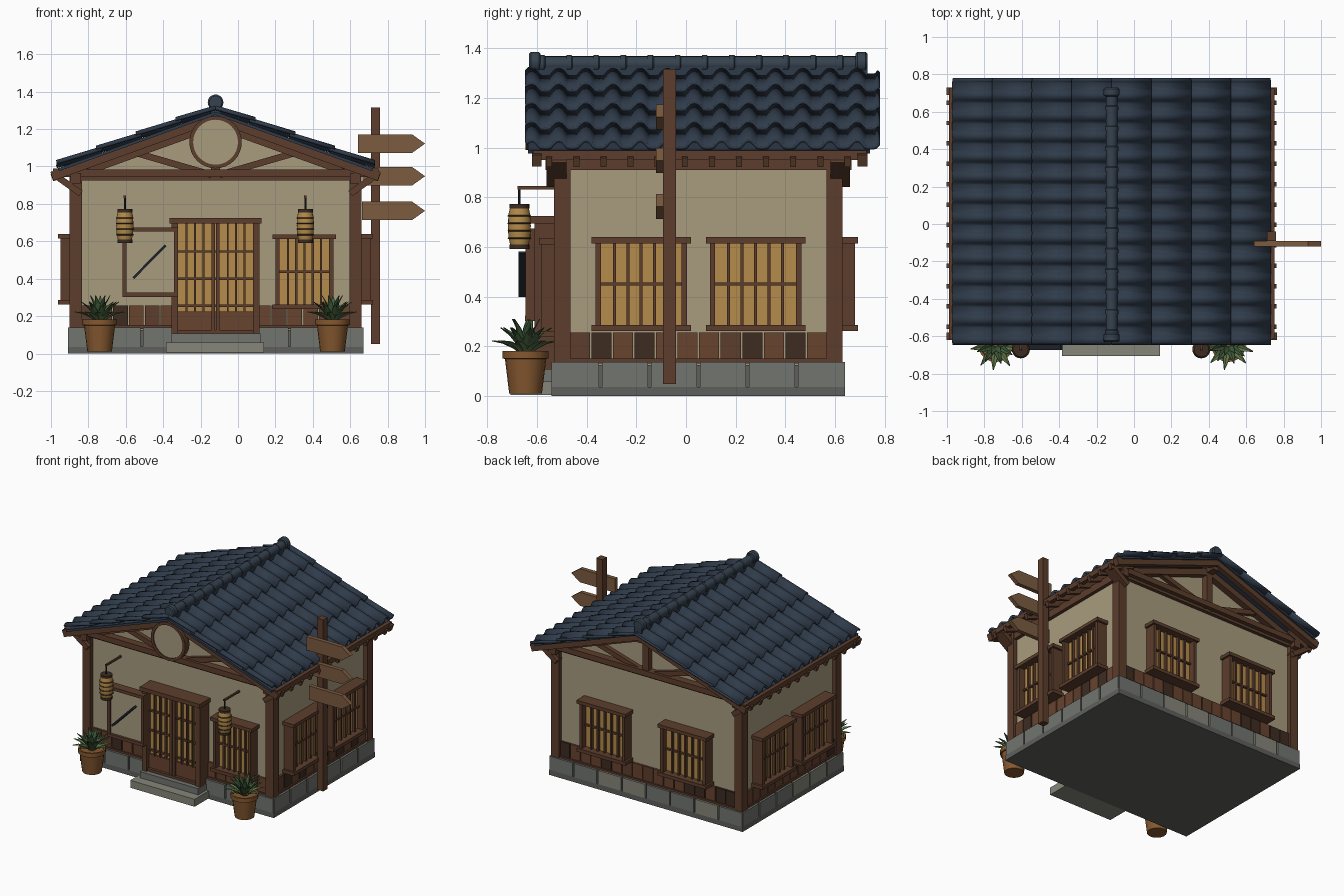
import bpy, bmesh, math, random
from mathutils import Matrix, Vector

if "Cube" in bpy.data.objects:
    bpy.data.objects.remove(bpy.data.objects["Cube"])

random.seed(4)
I = Matrix.Identity(4)
CX = -0.12          # x of the ridge
PITCH = 0.36        # roof fall per unit of run


def mat(name, hexcol):
    m = bpy.data.materials.new(name)
    c = [int(hexcol[i:i + 2], 16) / 255 for i in (0, 2, 4)]
    m.diffuse_color = (*[v / 12.92 if v < 0.04 else ((v + 0.055) / 1.055) ** 2.4 for v in c], 1)
    m.use_nodes = True
    m.node_tree.nodes["Principled BSDF"].inputs["Base Color"].default_value = m.diffuse_color
    return m


WALL, WOOD, DARK = mat("plaster", "A99C7F"), mat("wood", "5C3D2C"), mat("dark_wood", "3D2C21")
BOARD, SIGN, AMBER = mat("board", "68432F"), mat("sign_wood", "7C5B40"), mat("paper", "B58C4B")
STONE, STONE2, BASE = mat("stone", "71756F"), mat("warm_stone", "86867A"), mat("base", "5F605D")
ROOF, RIDGE, INK = mat("tile", "2F3B4A"), mat("ridge_tile", "36424F"), mat("ink", "20262E")
POT, LEAF, LEAF2 = mat("clay", "85582F"), mat("leaf", "3E5A38"), mat("pale_leaf", "5D7548")


def finish(name, bm, m, M=I, smooth=False):
    bmesh.ops.recalc_face_normals(bm, faces=bm.faces)
    me = bpy.data.meshes.new(name)
    bm.to_mesh(me)
    bm.free()
    me.transform(M)
    me.materials.append(m)
    ob = bpy.data.objects.new(name, me)
    bpy.context.collection.objects.link(ob)
    if smooth:
        bpy.context.view_layer.objects.active = ob
        ob.select_set(True)
        bpy.ops.object.shade_smooth_by_angle(angle=math.radians(35))
        ob.select_set(False)
    return ob


def boxes(name, m, M, *items):
    """Each item is (x0, x1, y0, y1, z0, z1)."""
    bm = bmesh.new()
    for a, b, c, d, e, f in items:
        T = Matrix.Translation(((a + b) / 2, (c + d) / 2, (e + f) / 2)) @ Matrix.Diagonal((b - a, d - c, f - e, 1))
        bmesh.ops.create_cube(bm, size=1, matrix=T)
    return finish(name, bm, m, M)


def prism(name, m, pts, y0, y1):
    """Extrude an xz outline along y."""
    bm = bmesh.new()
    f = bm.faces.new([bm.verts.new((x, y0, z)) for x, z in pts])
    g = bmesh.ops.extrude_face_region(bm, geom=[f])["geom"]
    bmesh.ops.translate(bm, vec=(0, y1 - y0, 0), verts=[v for v in g if isinstance(v, bmesh.types.BMVert)])
    return finish(name, bm, m)


def strut(name, m, p, q, w, y0, y1):
    p, q = Vector(p), Vector(q)
    d = (q - p).normalized() * w / 2
    n = Vector((-d.y, d.x))
    return prism(name, m, [p + n, q + n, q - n, p - n], y0, y1)


def lathe(name, m, prof, M, n=20):
    bm = bmesh.new()
    rings = [[bm.verts.new((r * math.cos(t * math.tau / n), r * math.sin(t * math.tau / n), z)) for t in range(n)]
             for r, z in prof]
    for a, b in zip(rings, rings[1:]):
        for i in range(n):
            bm.faces.new((a[i], a[(i + 1) % n], b[(i + 1) % n], b[i]))
    bm.faces.new(rings[0])
    bm.faces.new(rings[-1])
    return finish(name, bm, m, M, True)


def T(x, y, z=0):
    return Matrix.Translation((x, y, z))


def RZ(deg):
    return Matrix.Rotation(math.radians(deg), 4, 'Z')


ALONG_Y = Matrix.Rotation(-math.pi / 2, 4, 'X')   # local z becomes +y

# Wall frames: local x along the wall, local -y outward
walls = {"front": (T(CX, -0.5), 0.75), "back": (T(CX, 0.6) @ RZ(180), 0.75),
         "right": (T(0.63, 0.05) @ RZ(90), 0.55), "left": (T(-0.87, 0.05) @ RZ(-90), 0.55)}

# Plaster body with gables, and foundation slab
prism("plaster_walls", WALL, [(-0.87, 0.1), (0.63, 0.1), (0.63, 0.985), (CX, 1.25), (-0.87, 0.985)], -0.5, 0.6)
boxes("foundation", BASE, I, (-0.91, 0.67, -0.54, 0.64, 0, 0.038), (-0.895, 0.655, -0.525, 0.625, 0.03, 0.125))


def window(name, M, w, z0, z1):
    h, e = w / 2, w / 2 + 0.022
    boxes(name + "_paper", AMBER, M, (-h, h, -0.035, 0, z0 + 0.02, z1 - 0.02))
    bars = [(-h + w * i / 6 - 0.006, -h + w * i / 6 + 0.006, -0.055, -0.03, z0, z1) for i in range(1, 6)]
    boxes(name + "_lattice", WOOD, M, *bars, (-h, h, -0.05, -0.03, (z0 + z1) / 2 - 0.006, (z0 + z1) / 2 + 0.006))
    boxes(name + "_frame", WOOD, M, (-e, -h, -0.08, 0, z0, z1), (h, e, -0.08, 0, z0, z1),
          (-e - 0.015, e + 0.015, -0.092, 0, z1 - 0.025, z1), (-e - 0.015, e + 0.015, -0.092, 0, z0, z0 + 0.025))


# Stones, skirting boards, sills and windows on each wall
for side, (M, half) in walls.items():
    n = 8 if half > 0.6 else 6
    w = 2 * (half + 0.04) / n
    groups = {}
    for i in range(n):
        x = -half - 0.04 + i * w
        groups.setdefault(random.choice((STONE, STONE, STONE2)), []).append(
            (x + 0.006, x + w - 0.006, -0.04, 0.0, 0.036, 0.138))
    n = 17 if half > 0.6 else 12
    w = 2 * (half - 0.03) / n
    for i in range(n):
        x = -half + 0.03 + i * w
        groups.setdefault(random.choice((WOOD, BOARD, BOARD, DARK)), []).append(
            (x + 0.003, x + w - 0.003, -0.015, 0.0, 0.14, 0.257))
    for m, items in groups.items():
        boxes(side + "_" + m.name + "_cladding", m, M, *items)
    boxes(side + "_rails", WOOD, M, (-half, half, -0.025, 0, 0.132, 0.152), (-half, half, -0.025, 0, 0.925, 0.95))
    if side != "front":
        for s in (-1, 1):
            window(side + "_window", M @ T(s * (0.33 if side == "back" else 0.23), 0), 0.325, 0.262, 0.64)
window("front_window", T(0.355, -0.5), 0.265, 0.238, 0.636)

# Corner posts
boxes("corner_posts", WOOD, I, *[(x, x + 0.065, y, y + 0.065, 0.1, 0.97) for x in (-0.9, 0.595) for y in (-0.53, 0.565)])

# Gable timbers, mirrored left/right and front/back
for end, (y0, y1, b0, b1) in {"front": (-0.545, -0.495, -0.62, -0.58), "back": (0.595, 0.645, 0.69, 0.73)}.items():
    boxes(end + "_tie_beam", WOOD, I, (-0.93, 0.69, y0 - 0.01, y1 + 0.01, 0.945, 0.985))
    boxes(end + "_king_post", WOOD, I, (CX - 0.024, CX + 0.024, y0, y1, 0.95, 1.25))
    for s in (-1, 1):
        P = lambda d, z: (CX + s * d, z)
        strut(end + "_barge_board", WOOD, P(0, 1.262), P(0.875, 1.262 - 0.875 * PITCH), 0.05, b0, b1)
        strut(end + "_rafter", WOOD, P(0, 1.225), P(0.74, 1.225 - 0.74 * PITCH), 0.045, y0, y1)
        strut(end + "_truss_strut", WOOD, P(0.02, 0.955), P(0.45, 1.08), 0.035, y0 + 0.01, y1 - 0.01)
        strut(end + "_eave_brace", WOOD, P(0.72, 0.855), P(0.86, 0.955), 0.035, y0 - 0.015, y1 + 0.015)

# Eave boards, wall plates, ridge beam and rafter tails
for s in (-1, 1):
    xs = lambda a, b: tuple(sorted((CX + s * a, CX + s * b)))
    boxes("eave_board", WOOD, I, (*xs(0.84, 0.87), -0.615, 0.725, 0.95, 0.988))
    boxes("wall_plate", WOOD, I, (*xs(0.72, 0.775), -0.565, 0.665, 0.91, 0.965))
    for k in range(12):
        y = -0.55 + 0.109 * k
        strut("rafter_tail", WOOD, (CX + s * 0.68, 1.01), (CX + s * 0.875, 0.94), 0.04, y - 0.012, y + 0.012)
    # Roof deck and four overlapping tile courses
    strut("roof_deck", ROOF, (CX, 1.285), (CX + s * 0.84, 1.285 - 0.84 * PITCH), 0.016, -0.635, 0.74)
    for k in range(4):
        bm = bmesh.new()
        rows = []
        d0, d1 = max(0.0, k * 0.2125 - 0.03), (k + 1) * 0.2125
        for d, lift in ((d0, 0.0), (d1, 0.014)):
            row = []
            for j in range(-2, 129):
                y = -0.62 + 0.0109 * j
                t = ((j + 5) % 10 - 5) / 5
                h = 0.024 * math.sqrt(max(0, 1 - (t / 0.45) ** 2)) if abs(t) < 0.45 else -0.006 * math.sin((abs(t) - 0.45) / 0.55 * math.pi / 2)
                row.append(bm.verts.new((CX + s * d, y, 1.296 - PITCH * d + lift + h)))
            rows.append(row)
        for j in range(len(rows[0]) - 1):
            q = (rows[0][j], rows[0][j + 1], rows[1][j + 1], rows[1][j])
            bm.faces.new(q if s < 0 else q[::-1])
        ob = finish("tile_course", bm, ROOF, I, True)
        mod = ob.modifiers.new("thickness", 'SOLIDIFY')
        mod.thickness, mod.offset = 0.014, 0
boxes("ridge_beam", WOOD, I, (CX - 0.025, CX + 0.025, -0.6, 0.71, 1.21, 1.27))
boxes("ridge_bed", ROOF, I, (CX - 0.028, CX + 0.028, -0.625, 0.73, 1.27, 1.33))
for k in range(12):
    lathe("ridge_tile", RIDGE, [(0.036, 0), (0.036, 0.02), (0.031, 0.025), (0.031, 0.112)], T(CX, -0.59 + k * 0.109, 1.336) @ ALONG_Y)
for y in (-0.632, 0.682):
    lathe("ridge_end_cap", RIDGE, [(0.034, 0), (0.042, 0.008), (0.042, 0.04), (0.034, 0.048)], T(CX, y, 1.343) @ ALONG_Y)

# Round gable plaque
lathe("plaque_rim", WOOD, [(0.14, 0), (0.14, 0.05), (0.12, 0.05), (0.12, 0.02)], T(CX, -0.595, 1.13) @ ALONG_Y @ RZ(0) @ Matrix.Diagonal((1, 1, -1, 1)), 32)
lathe("plaque_face", WALL, [(0.122, 0), (0.122, 0.037)], T(CX, -0.637, 1.13) @ ALONG_Y, 32)

# Sliding double door
D = T(CX, -0.5)
boxes("door_paper", AMBER, D, (-0.2, 0.2, -0.065, 0, 0.22, 0.7))
boxes("door_panel", BOARD, D, (-0.21, 0.21, -0.08, 0, 0.1, 0.225))
boxes("door_frame", WOOD, D, (-0.235, -0.2, -0.11, 0, 0.1, 0.705), (0.2, 0.235, -0.11, 0, 0.1, 0.705),
      (-0.245, 0.245, -0.125, 0, 0.695, 0.725), (-0.022, -0.003, -0.095, 0, 0.1, 0.7),
      (0.003, 0.022, -0.095, 0, 0.1, 0.7), (-0.21, 0.21, -0.1, 0, 0.1, 0.125))
boxes("door_lattice", WOOD, D, *[(s * x - 0.005, s * x + 0.005, -0.085, -0.06, 0.22, 0.7) for s in (-1, 1) for x in (0.065, 0.11, 0.155)],
      *[(-0.2, 0.2, -0.08, -0.06, z - 0.006, z + 0.006) for z in (0.255, 0.4, 0.545)])
boxes("lower_step", STONE2, I, (-0.385, 0.14, -0.705, -0.5, 0.005, 0.06))
boxes("upper_step", STONE, I, (-0.355, 0.12, -0.635, -0.5, 0.05, 0.106))

# Notice board with a diagonal bar
boxes("notice_panel", WALL, I, (-0.6, -0.335, -0.63, -0.59, 0.315, 0.66))
boxes("notice_frame", WOOD, I, (-0.617, -0.595, -0.645, -0.58, 0.302, 0.675), (-0.342, -0.32, -0.645, -0.58, 0.302, 0.675),
      (-0.617, -0.32, -0.648, -0.58, 0.302, 0.325), (-0.617, -0.32, -0.648, -0.58, 0.652, 0.675),
      (-0.56, -0.38, -0.59, -0.5, 0.45, 0.52))
strut("notice_bar", INK, (-0.56, 0.403), (-0.388, 0.578), 0.013, -0.673, -0.628)

# Hanging lanterns
for x in (-0.605, 0.36):
    L = T(x, -0.67)
    lathe("lantern_shade", AMBER, [(0.036, 0.605), (0.044, 0.64), (0.046, 0.685), (0.044, 0.73), (0.036, 0.765)], L)
    for z in (0.635, 0.665, 0.695, 0.725):
        lathe("lantern_rib", DARK, [(0.045, z - 0.003), (0.0485, z), (0.045, z + 0.003)], L)
    for z in (0.592, 0.755):
        lathe("lantern_cap", DARK, [(0.04, z), (0.04, z + 0.018)], L)
    lathe("lantern_rod", INK, [(0.005, 0.76), (0.005, 0.845)], L, 8)
    boxes("lantern_arm", WOOD, L, (-0.006, 0.006, -0.008, 0.175, 0.832, 0.845))

# Potted plants
for x in (-0.74, 0.505):
    P = T(x, -0.645)
    lathe("plant_pot", POT, [(0.066, 0.012), (0.083, 0.15), (0.093, 0.152), (0.093, 0.182), (0.08, 0.182), (0.078, 0.165)], P)
    for m, angles in ((LEAF, (82, 58)), (LEAF2, (34,))):
        bm = bmesh.new()
        for elev in angles:
            n = 5 if elev > 80 else 9
            for i in range(n):
                a = math.tau * (i + random.uniform(-0.2, 0.2)) / n + elev
                e, r, z, prev = math.radians(elev), 0.01, 0.165, None
                for wid in (0.012, 0.018, 0.013, 0.001):
                    c, s = math.cos(a), math.sin(a)
                    cur = [bm.verts.new((r * c - s * o, r * s + c * o, z + abs(o) * 0.5)) for o in (-wid, 0, wid)]
                    if prev:
                        for k in (0, 1):
                            bm.faces.new((prev[k], prev[k + 1], cur[k + 1], cur[k]))
                    prev = cur
                    r, z, e = r + 0.046 * math.cos(e), z + 0.052 * math.sin(e), e - 0.2
        ob = finish("plant_leaves", bm, m, P)
        ob.modifiers.new("thickness", 'SOLIDIFY').thickness = 0.003

# Signpost with three arrow boards
boxes("signpost", WOOD, I, (0.71, 0.76, -0.092, -0.04, 0.05, 1.315))
for z, x in ((1.122, 0.642), (0.948, 0.665), (0.763, 0.662)):
    prism("arrow_board", SIGN, [(x, z - 0.05), (0.93, z - 0.05), (1.0, z), (0.93, z + 0.05), (x, z + 0.05)], -0.12, -0.09)
